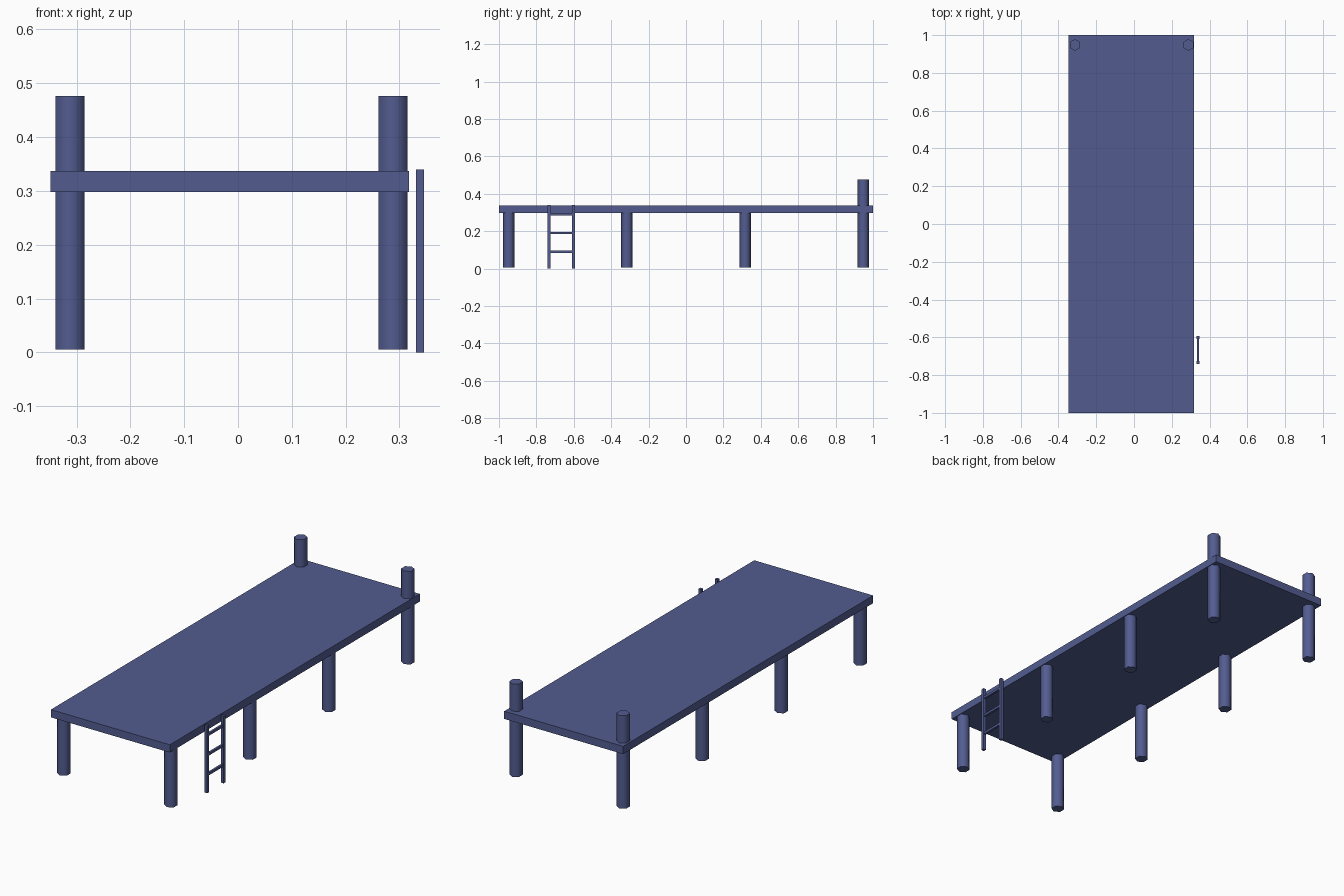
import bpy
from math import radians

cube = bpy.data.objects.get("Cube")
if cube:
    bpy.data.objects.remove(cube, do_unlink=True)

# Single blue-grey paint
paint = bpy.data.materials.new("slate_blue")
paint.use_nodes = True
COLOR = (0.085, 0.108, 0.28, 1)
paint.diffuse_color = COLOR
bsdf = paint.node_tree.nodes["Principled BSDF"]
bsdf.inputs["Base Color"].default_value = COLOR
bsdf.inputs["Roughness"].default_value = 0.8


def finish(name):
    obj = bpy.context.object
    obj.name = name
    obj.data.materials.append(paint)
    return obj


def box(name, low, high):
    center = [(a + b) / 2 for a, b in zip(low, high)]
    bpy.ops.mesh.primitive_cube_add(size=1, location=center)
    obj = finish(name)
    obj.scale = [b - a for a, b in zip(low, high)]
    bpy.ops.object.transform_apply(location=False, rotation=False, scale=True)
    return obj


def post(name, x, y, bottom, top, radius=0.031):
    bpy.ops.mesh.primitive_cylinder_add(
        vertices=6, radius=radius, depth=top - bottom,
        location=(x, y, (bottom + top) / 2))
    finish(name)
    bpy.ops.object.shade_smooth_by_angle(angle=radians(65))


# Deck slab
box("deck", (-0.348, -1, 0.298), (0.318, 1, 0.337))

# Support posts, the rear pair rising above the deck
for side, x in (("right", -0.312), ("left", 0.288)):
    for i in range(4):
        post(f"{side}_post_{i + 1}", x, -0.948 + i * 0.632,
             0.005, 0.476 if i == 3 else 0.31)

# Ladder rails and rungs beside the deck
X0, X1 = 0.331, 0.346
for name, y in (("front", -0.733), ("rear", -0.602)):
    box(f"ladder_{name}_rail", (X0, y - 0.008, 0), (X1, y + 0.008, 0.34))
for i in range(3):
    z = 0.09 + i * 0.1
    box(f"ladder_rung_{i + 1}", (X0 + 0.002, -0.733, z - 0.006),
        (X1 - 0.002, -0.602, z + 0.006))
